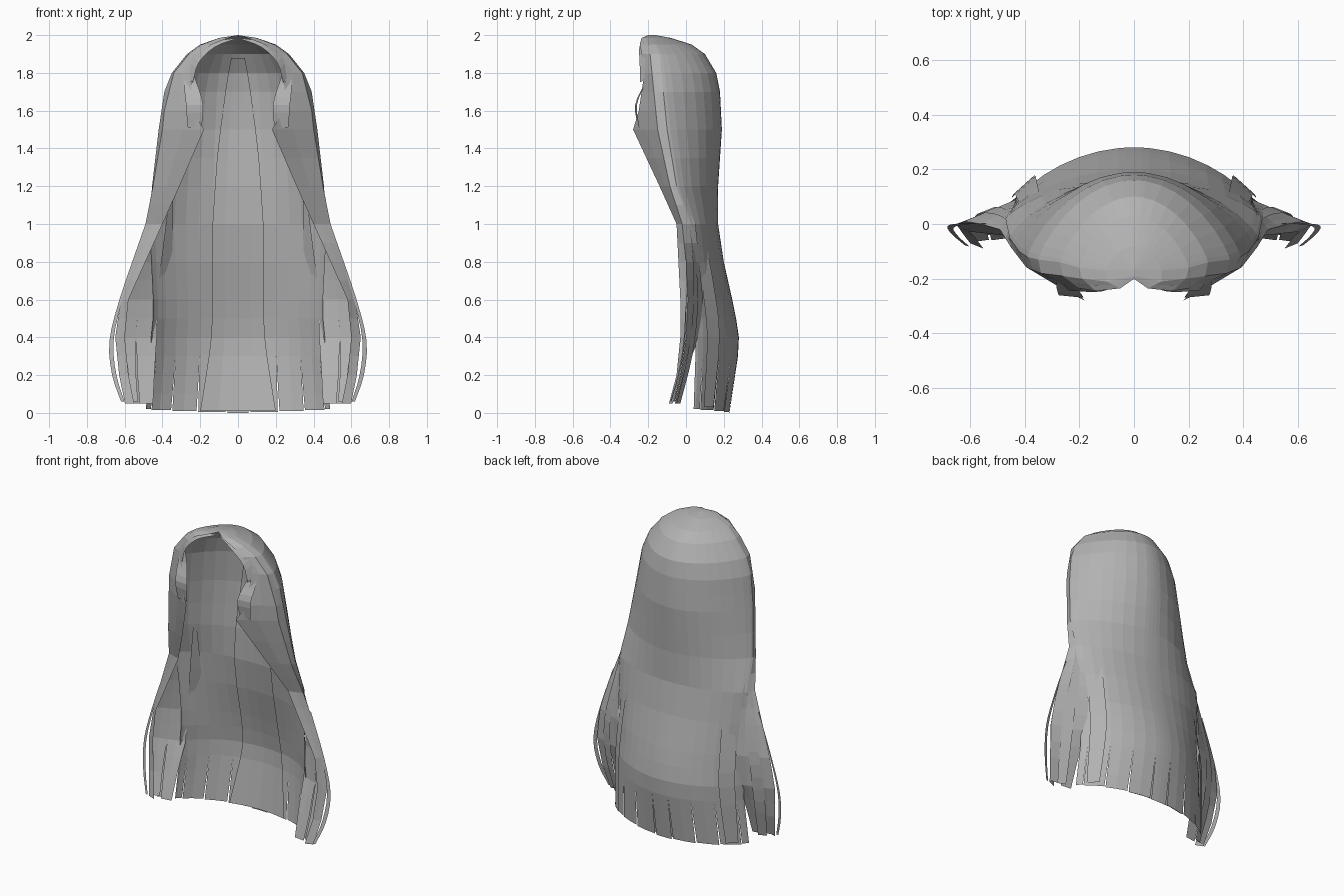
import bpy, bmesh, math
from mathutils import Vector

if "Cube" in bpy.data.objects:
    bpy.data.objects.remove(bpy.data.objects["Cube"], do_unlink=True)

grey = bpy.data.materials.new("hair_grey")
grey.use_nodes = True
grey.diffuse_color = (0.45, 0.45, 0.45, 1)
grey.node_tree.nodes["Principled BSDF"].inputs["Base Color"].default_value = grey.diffuse_color

# Back of the hair: height, back depth, half width, depth of the side edge
BACK = [
    (2.0, -.16, 0, -.17), (1.985, -.08, .1, -.17), (1.95, .03, .2, -.16),
    (1.9, .1, .27, -.14), (1.8, .16, .35, -.13), (1.7, .18, .39, -.12),
    (1.5, .19, .42, -.1), (1.2, .17, .455, -.05), (1.0, .17, .47, .02), (.8, .2, .46, .04),
    (.6, .245, .45, .05), (.5, .265, .45, .05), (.4, .28, .46, .05), (.3, .275, .46, .05), (0, .23, .49, .04),
]
# Front locks: height, widest point (x, y), front edge (x, y)
FRONT = [
    (2.0, 0, -.19, 0, -.2), (1.985, .1, -.21, .05, -.235), (1.95, .19, -.2, .14, -.245),
    (1.9, .26, -.19, .2, -.235), (1.8, .34, -.18, .25, -.22), (1.6, .39, -.16, .24, -.25),
    (1.5, .4, -.15, .18, -.28), (1.2, .45, -.085, .31, -.14), (1.0, .49, -.02, .4, -.05),
    (.8, .56, 0, .49, -.04), (.6, .62, .01, .58, -.03), (.4, .65, 0, .6, -.03),
    (.2, .63, -.03, .58, -.05), (.05, .6, -.07, .55, -.09),
]
# Inner edge of the side locks, resting on the back panel before they part
INNER = [(1.2, .455, -.05), (1.0, .445, .05), (.6, .43, .09), (.4, .43, .07), (.25, .44, .01), (.05, .45, -.05)]
# Inner middle strip: height, share of the back it covers
STRIP = [(1.88, .08), (1.4, .16), (1.0, .185), (.4, .2), (0, .27)]


def sample(table, z):
    """Interpolate a table of rows that runs from high to low."""
    if z >= table[0][0]:
        return table[0][1:]
    for upper, lower in zip(table, table[1:]):
        if z >= lower[0]:
            f = (upper[0] - z) / (upper[0] - lower[0])
            return [a + (b - a) * f for a, b in zip(upper[1:], lower[1:])]
    return table[-1][1:]


def back_point(u, z):
    depth, width, side = sample(BACK, z)
    angle = u * math.pi / 2
    curve = max(0, math.cos(angle)) ** 1.6
    return Vector((width * math.sin(angle), side + (depth - side) * curve, z))


def front_point(u, z):
    start = back_point(1, z).xy if z >= INNER[0][0] else Vector(sample(INNER, z))
    mx, my, ex, ey = sample(FRONT, z)
    mid, edge = Vector((mx, my)), Vector((ex, ey))
    flat = start.lerp(mid, u * 2) if u < .5 else mid.lerp(edge, u * 2 - 1)
    return Vector((flat.x, flat.y, z))


def add_grid(bm, rows):
    grid = [[bm.verts.new(p) for p in row] for row in rows]
    for top, low in zip(grid, grid[1:]):
        for j in range(len(top) - 1):
            bm.faces.new((top[j], top[j + 1], low[j + 1], low[j]))


def finish(name, bm):
    """Weld, then mirror to the other side."""
    bmesh.ops.remove_doubles(bm, verts=bm.verts, dist=.0005)
    mesh = bpy.data.meshes.new(name)
    bm.to_mesh(mesh)
    bm.free()
    mesh.materials.append(grey)
    obj = bpy.data.objects.new(name, mesh)
    bpy.context.collection.objects.link(obj)
    mirror = obj.modifiers.new("mirror", "MIRROR")
    mirror.use_clip = True
    mirror.merge_threshold = .001


def hair_sheet(name, point, heights, strands, slit, gap):
    """Sheet of strands that share edges above the slit and taper apart below it."""
    bm = bmesh.new()
    for u0, u1, bottom in strands:
        rows = []
        for z in heights + [bottom]:
            shrink = gap * max(0, 1 - z / slit)
            a = u0 + shrink if u0 > 0 else u0
            b = u1 - shrink if u1 < 1 else u1
            rows.append([point(a + (b - a) * k / 2, z) for k in range(3)])
        add_grid(bm, rows)
    finish(name, bm)


def ribbon(name, path, width, across):
    """Thin tapering lock along a smoothed path."""
    pts = [Vector(p) for p in path]
    ends = [pts[0] * 2 - pts[1]] + pts + [pts[-1] * 2 - pts[-2]]
    line = []
    for a, b, c, d in zip(ends, ends[1:], ends[2:], ends[3:]):
        for t in (0, 1 / 3, 2 / 3):
            line.append(b + (c - a) * t / 2 + (a - b * 2.5 + c * 2 - d / 2) * t * t
                        + (b * 1.5 - a / 2 - c * 1.5 + d / 2) * t ** 3)
    line.append(pts[-1])
    bm = bmesh.new()
    side = Vector(across).normalized()
    rows = []
    for i, p in enumerate(line):
        half = side * width * math.sin(math.pi * (.06 + .72 * i / len(line)))
        rows.append([p - half, p + half])
    add_grid(bm, rows)
    finish(name, bm)


# Crown and back panel, parted into strands at the hem
back_heights = sorted([r[0] for r in BACK[:-1]] + [1.35, 1.6, .2, .1], reverse=True)
hair_sheet("crown_and_back", back_point, back_heights,
           [(0, .08, 0), (.08, .29, .005), (.29, .51, .01), (.51, .78, .015), (.78, 1, .02)],
           .27, .007)

# Side locks framing the face
front_heights = sorted([r[0] for r in FRONT[:-1]] + [1.7, 1.35, 1.1, .9, .7, .5, .3, .12], reverse=True)
hair_sheet("side_locks", front_point, front_heights,
           [(0, .25, .05), (.25, .5, .06), (.5, 1, .05)], .5, .016)

# Inner strip down the middle of the back
bm = bmesh.new()
strip_rows = []
for z in [STRIP[0][0]] + [h for h in back_heights if h < STRIP[0][0]] + [.01]:
    share = sample(STRIP, z)[0]
    strip_rows.append([back_point(share * k / 2, z) - Vector((0, .01, 0)) for k in range(3)])
add_grid(bm, strip_rows)
finish("inner_back_strip", bm)

# Loose locks
ribbon("outer_strand", [(.53, 0, .88), (.62, 0, .6), (.67, -.01, .38), (.655, -.04, .2), (.61, -.08, .06)],
       .012, (1, .3, 0))
ribbon("fringe", [(.02, -.21, 1.98), (.13, -.235, 1.95), (.22, -.23, 1.87), (.25, -.23, 1.76)],
       .025, (.5, .6, .6))
ribbon("cheek_flap", [(.26, -.2, 1.84), (.25, -.22, 1.74), (.23, -.265, 1.63), (.23, -.25, 1.51)],
       .045, (1, .1, 0))
ribbon("back_side_lock", [(.35, .05, 1.2), (.37, .085, .9), (.39, .12, .65), (.4, .145, .4), (.42, .12, .03)],
       .05, (1, -.9, 0))
ribbon("side_lock", [(.46, .02, 1.0), (.49, .045, .8), (.54, .05, .55), (.55, .02, .3), (.53, -.04, .05)],
       .035, (1, -.4, 0))
